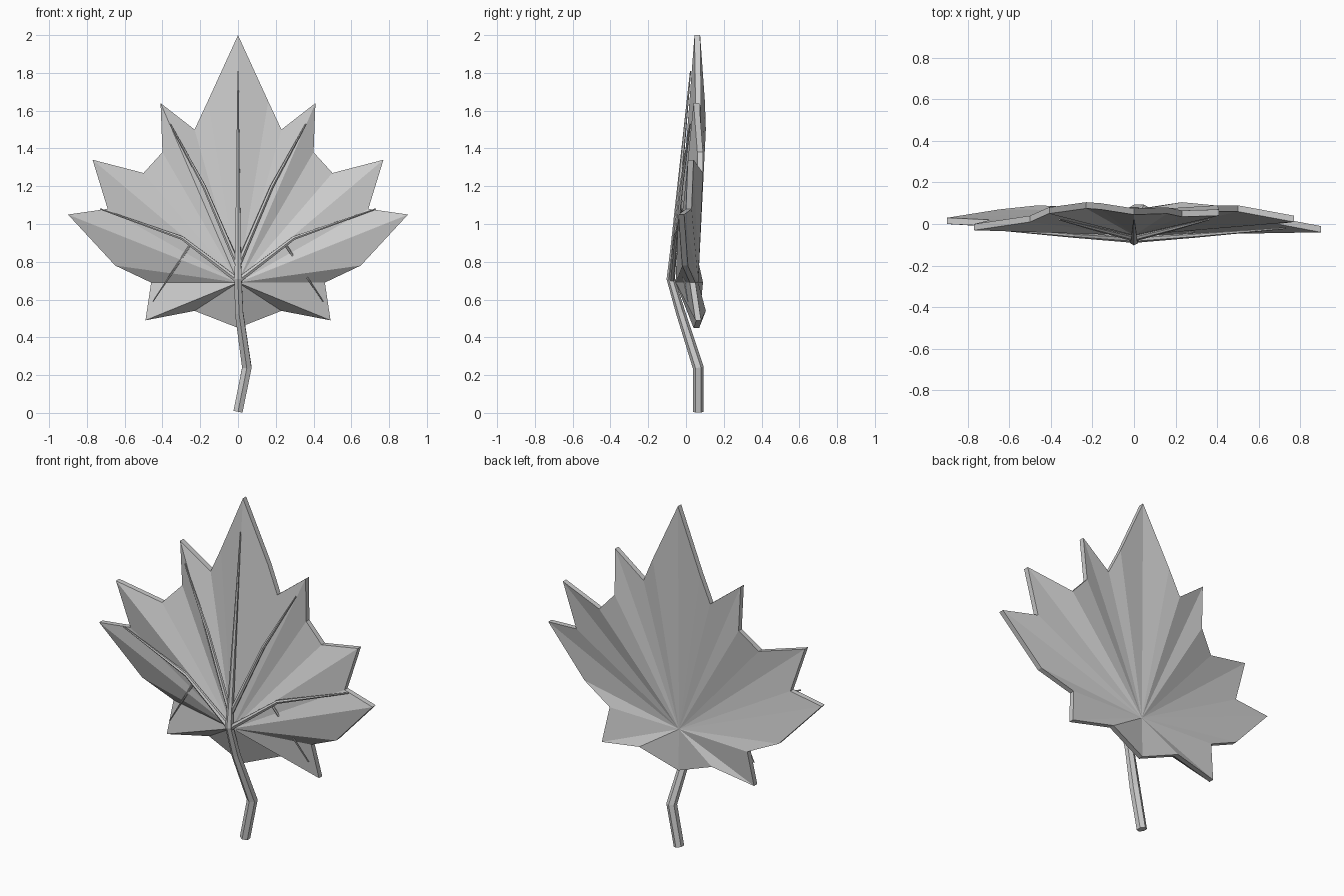
import bpy, bmesh

if "Cube" in bpy.data.objects:
    bpy.data.objects.remove(bpy.data.objects["Cube"])

THICK = 0.03
FRONT_CENTRE = (0, -0.055, 0.69)
BACK_CENTRE = (0, 0.065, 0.69)   # the back is much flatter than the front

# Half outline from tip to base: x, z, front depth on right side, on left side
HALF = [
    (0.16, 1.65, 0.05, 0.07), (0.23, 1.50, 0.035, 0.075),
    (0.41, 1.64, 0.04, 0.05), (0.40, 1.38, 0.06, 0.055),
    (0.50, 1.27, 0.06, 0.01), (0.77, 1.34, 0.01, -0.03),
    (0.69, 1.08, 0.0, -0.01), (0.90, 1.05, -0.04, 0.0),
    (0.65, 0.78, -0.02, 0.04), (0.46, 0.69, 0.02, 0.06),
    (0.49, 0.49, 0.05, 0.04), (0.23, 0.54, 0.075, 0.06),
]


def build_blade():
    """Faceted fans around the stem joint, joined by a rim of even depth."""
    loop = [(0, 0.045, 2.0)]
    loop += [(x, yr, z) for x, z, yr, yl in HALF]
    loop += [(0, 0.04, 0.45)]
    loop += [(-x, yl, z) for x, z, yr, yl in reversed(HALF)]
    bm = bmesh.new()
    front = [bm.verts.new(p) for p in loop]
    back = [bm.verts.new((x, y + THICK, z)) for x, y, z in loop]
    cf = bm.verts.new(FRONT_CENTRE)
    cb = bm.verts.new(BACK_CENTRE)
    n = len(loop)
    for i in range(n):
        j = (i + 1) % n
        bm.faces.new((cf, front[j], front[i]))
        bm.faces.new((cb, back[i], back[j]))
        bm.faces.new((front[i], front[j], back[j], back[i]))
    bmesh.ops.recalc_face_normals(bm, faces=bm.faces)
    mesh = bpy.data.meshes.new("leaf_blade")
    bm.to_mesh(mesh)
    bm.free()
    bpy.context.collection.objects.link(bpy.data.objects.new("leaf_blade", mesh))


def tube(name, points):
    """Six-sided tapered tube through points (x, y, z, radius)."""
    curve = bpy.data.curves.new(name, 'CURVE')
    curve.dimensions = '3D'
    curve.bevel_depth = 1.0
    curve.bevel_resolution = 1
    curve.use_fill_caps = True
    spline = curve.splines.new('POLY')
    spline.points.add(len(points) - 1)
    for sp, (x, y, z, r) in zip(spline.points, points):
        sp.co = (x, y, z, 1)
        sp.radius = r
    obj = bpy.data.objects.new(name, curve)
    bpy.context.collection.objects.link(obj)
    bpy.ops.object.select_all(action='DESELECT')
    obj.select_set(True)
    bpy.context.view_layer.objects.active = obj
    bpy.ops.object.convert(target='MESH')
    for poly in obj.data.polygons:
        poly.use_smooth = False


build_blade()

# Stem running up into the middle vein
tube("stem", [(0, 0.065, 0.006, 0.028), (0.047, 0.065, 0.24, 0.029),
              (0.006, -0.028, 0.53, 0.025), (0, -0.081, 0.71, 0.022),
              (0, -0.068, 0.85, 0.017), (0, 0.024, 1.81, 0.003)])

# Paired side veins
for side, s in (("right", 1), ("left", -1)):
    tube("upper_vein_" + side, [(0, -0.07, 0.78, 0.014),
                                (0.18 * s, -0.025, 1.20, 0.01),
                                (0.36 * s, 0.022, 1.53, 0.004)])
    tube("middle_vein_" + side, [(0, -0.075, 0.70, 0.016),
                                 (0.295 * s, -0.055, 0.925, 0.011),
                                 (0.73 * s, -0.02, 1.08, 0.004)])
    tube("lower_vein_" + side, [(0.255 * s, -0.045, 0.885, 0.007),
                                (0.45 * s, 0.01, 0.59, 0.003)])
